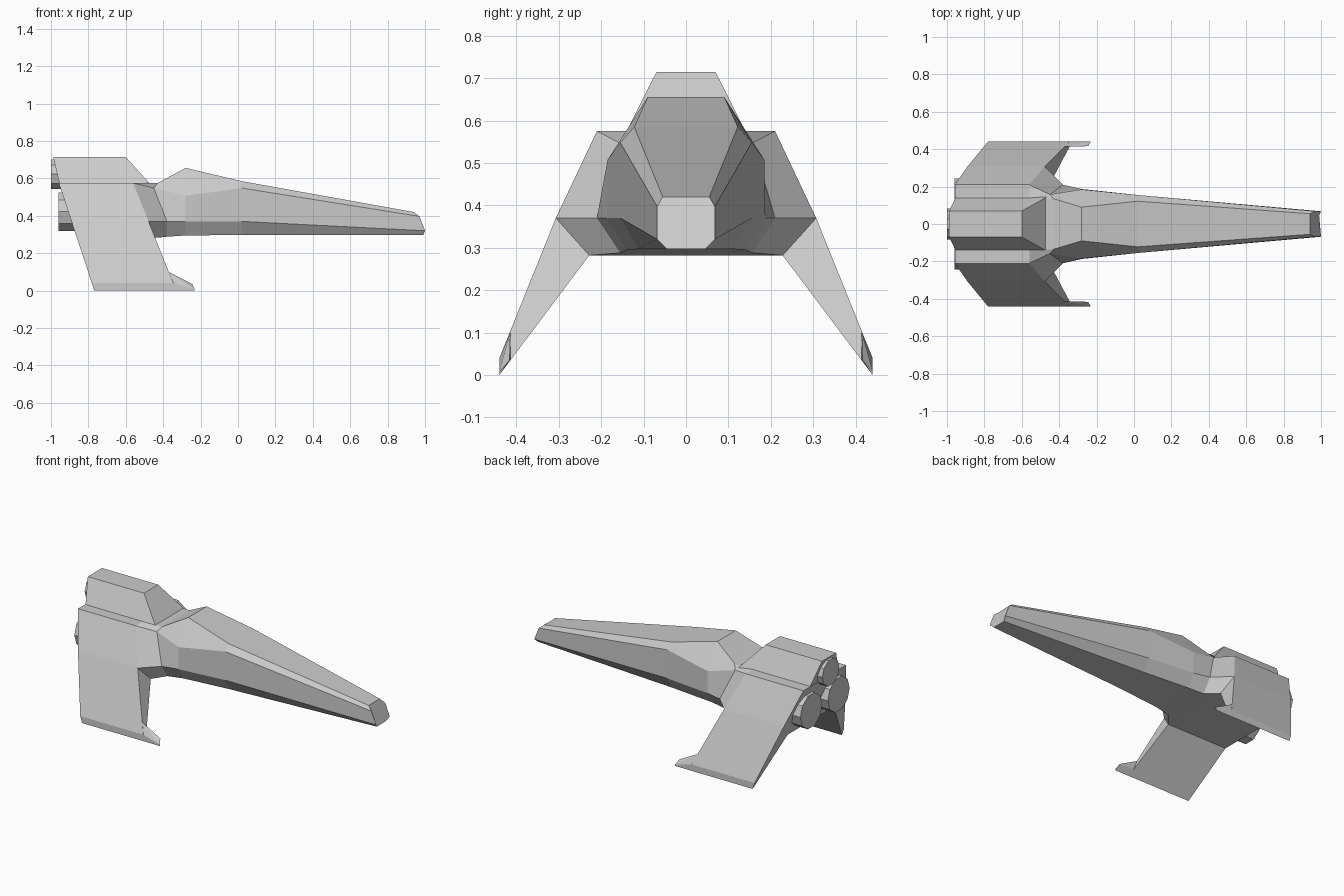
import bpy, bmesh
from math import pi
from mathutils import Matrix

if "Cube" in bpy.data.objects:
    bpy.data.objects.remove(bpy.data.objects["Cube"])


def finish(bm, name):
    bmesh.ops.recalc_face_normals(bm, faces=bm.faces[:])
    mesh = bpy.data.meshes.new(name)
    bm.to_mesh(mesh)
    bm.free()
    obj = bpy.data.objects.new(name, mesh)
    bpy.context.collection.objects.link(obj)
    return obj


def loft(name, half_sections):
    """Skin half cross-sections (top to bottom), mirrored across y = 0."""
    bm = bmesh.new()
    rings = []
    for half in half_sections:
        pts = half + [(x, -y, z) for x, y, z in reversed(half)]
        rings.append([bm.verts.new(p) for p in pts])
    for a, b in zip(rings, rings[1:]):
        n = len(a)
        for i in range(n):
            j = (i + 1) % n
            bm.faces.new((a[i], a[j], b[j], b[i]))
    bm.faces.new(rings[0])
    bm.faces.new(rings[-1])
    return finish(bm, name)


def hull(name, pts):
    bm = bmesh.new()
    for p in pts:
        bm.verts.new(p)
    res = bmesh.ops.convex_hull(bm, input=bm.verts[:])
    loose = [v for v in bm.verts if not v.link_faces]
    bmesh.ops.delete(bm, geom=loose, context='VERTS')
    bmesh.ops.dissolve_limit(bm, angle_limit=0.02, verts=bm.verts[:], edges=bm.edges[:])
    return finish(bm, name)


def engine(name, x0, x1, y, z, r):
    bm = bmesh.new()
    bmesh.ops.create_cone(bm, cap_ends=True, segments=10, radius1=r, radius2=r,
                          depth=x1 - x0,
                          matrix=Matrix.Translation(((x0 + x1) / 2, y, z)) @ Matrix.Rotation(pi / 2, 4, 'Y'))
    return finish(bm, name)


# Swept wing edges: x as a function of height
def trail(z):
    return -0.958 + (0.575 - z) * 0.33


def lead(z):
    return -0.56 + (0.575 - z) * 0.4


# Hull: rear block, waist, cockpit hump and long nose
block = [(0.14, 0.575), (0.21, 0.575), (0.307, 0.37), (0.228, 0.282)]
loft("fuselage", [
    [(trail(z), y, z) for y, z in block],
    [(lead(z), y, z) for y, z in block],
    [(-0.43, 0.135, 0.575), (-0.45, 0.158, 0.548), (-0.38, 0.21, 0.37), (-0.38, 0.155, 0.288)],
    [(-0.28, 0.09, 0.656), (-0.28, 0.185, 0.507), (-0.28, 0.187, 0.37), (-0.28, 0.14, 0.295)],
    [(0.02, 0.122, 0.585), (0.02, 0.155, 0.548), (0.02, 0.155, 0.37), (0.02, 0.112, 0.297)],
    [(0.94, 0.055, 0.42), (0.97, 0.068, 0.397), (1.0, 0.068, 0.32), (0.99, 0.045, 0.297)],
])

# Upper engine housing
hull("upper_engine_housing", [(x, s * y, z) for s in (1, -1) for x, y, z in (
    (-0.988, 0.07, 0.714), (-0.60, 0.07, 0.714),
    (-0.955, 0.14, 0.574), (-0.465, 0.145, 0.565), (-0.945, 0.14, 0.55))])

# Swept drooping wings with forward tip prongs
wing = [(0.307, 0.37), (0.44, 0.04), (0.44, 0.0), (0.228, 0.282)]
prong = [(-0.37, 0.414, 0.10), (-0.345, 0.44, 0.04), (-0.35, 0.44, 0.0), (-0.36, 0.414, 0.035),
         (-0.245, 0.416, 0.035), (-0.232, 0.44, 0.008), (-0.232, 0.44, 0.0)]
for side, s in (("left", 1), ("right", -1)):
    hull(side + "_wing", [(f(z), s * y, z) for f in (trail, lead) for y, z in wing])
    hull(side + "_wing_prong", [(x, s * y, z) for x, y, z in prong])
    engine(side + "_engine", -0.96, -0.7, s * 0.135, 0.422, 0.108)
engine("upper_engine", -1.0, -0.8, 0.0, 0.622, 0.084)
